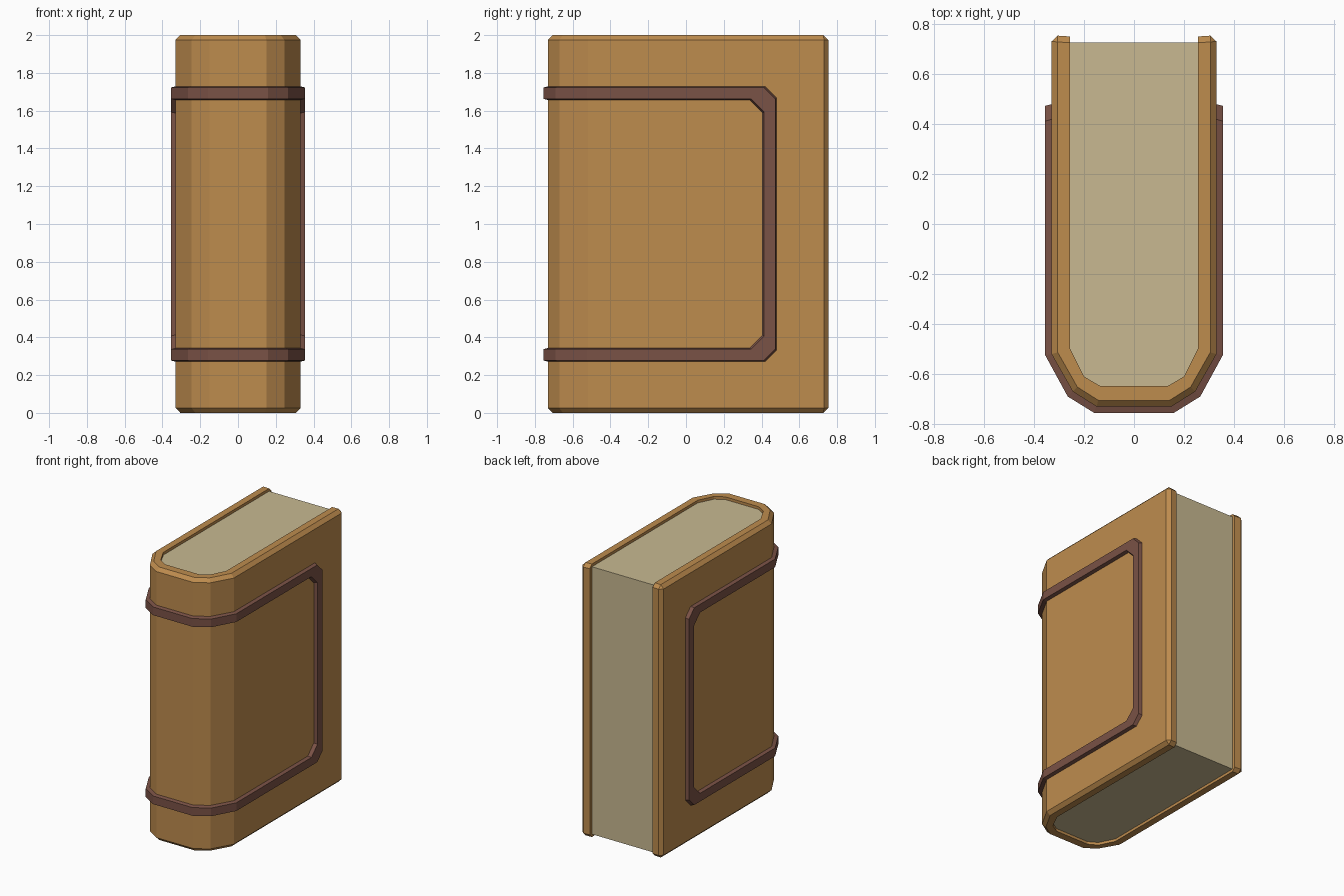
import bpy, bmesh

if "Cube" in bpy.data.objects:
    bpy.data.objects.remove(bpy.data.objects["Cube"])


def material(name, col):
    m = bpy.data.materials.new(name)
    m.diffuse_color = (*col, 1)
    m.use_nodes = True
    m.node_tree.nodes["Principled BSDF"].inputs["Base Color"].default_value = m.diffuse_color
    return m


TAN = material("tan leather", (0.515, 0.262, 0.076))
PAPER = material("cream paper", (0.578, 0.485, 0.285))
BROWN = material("brown strap", (0.195, 0.084, 0.061))


def add_object(name, bm, mat):
    bmesh.ops.recalc_face_normals(bm, faces=bm.faces)
    me = bpy.data.meshes.new(name)
    bm.to_mesh(me)
    bm.free()
    me.materials.append(mat)
    ob = bpy.data.objects.new(name, me)
    bpy.context.collection.objects.link(ob)
    return ob


def full(half):
    """Right half outline, front to back, joined with its mirror image."""
    return [(-x, y) for x, y in reversed(half)] + half


# Cover: U-shaped strip of quads between outer and inner outlines
outer = full([(0.15, -0.73), (0.245, -0.67), (0.33, -0.52), (0.33, 0.755)])
inner = full([(0.135, -0.648), (0.2, -0.61), (0.255, -0.50), (0.255, 0.75)])
bm = bmesh.new()
rows = [[bm.verts.new((x, y, z)) for x, y in line]
        for line, z in ((outer, 0), (outer, 2), (inner, 2), (inner, 0))]
for k in range(4):
    a, b = rows[k], rows[(k + 1) % 4]
    for i in range(len(a) - 1):
        bm.faces.new((a[i], a[i + 1], b[i + 1], b[i]))
for i in (0, -1):
    bm.faces.new([r[i] for r in rows])
bmesh.ops.recalc_face_normals(bm, faces=bm.faces)
# Bevel the outer rim at top and bottom and the fore edges
out_verts = set(rows[0] + rows[1])
back_verts = {r[i] for r in rows for i in (0, -1)}
edges = []
for e in bm.edges:
    p, q = e.verts
    flat = abs(p.co.z - q.co.z) < 0.01
    rim = flat and p in out_verts and q in out_verts
    fore = p in back_verts and q in back_verts and (
        flat and abs(p.co.y - q.co.y) < 0.1 or p in out_verts and q in out_verts)
    if rim or fore:
        edges.append(e)
bmesh.ops.bevel(bm, geom=edges, offset=0.025, segments=1, affect='EDGES')
add_object("book_cover", bm, TAN)

# Page block, slightly sunk below the cover rims
bm = bmesh.new()
outline = full([(0.137, -0.652), (0.203, -0.613), (0.258, -0.50), (0.258, 0.725)])
face = bm.faces.new([bm.verts.new((x, y, 0.02)) for x, y in outline])
ext = bmesh.ops.extrude_face_region(bm, geom=[face])
for v in ext["geom"]:
    if isinstance(v, bmesh.types.BMVert):
        v.co.z = 1.98
if len(bm.faces) < len(outline) + 2:
    bm.faces.new([v for v in bm.verts if v.co.z < 1])
add_object("page_block", bm, PAPER)

# Strap: a quarter of the loop (inner edge and outer edge), mirrored in x and z
stations = []  # (base xy inner, base xy outer, raised x/y shift, z inner, z outer)
for base, top in (((0, -0.725), (0, -0.755)),
                  ((0.15, -0.725), (0.16, -0.755)),
                  ((0.243, -0.667), (0.265, -0.69)),
                  ((0.325, -0.519), (0.355, -0.525))):
    stations.append((base, base, (top[0] - base[0], top[1] - base[1]), 0.655, 0.73))
for yi, yo, zi, zo in ((0.335, 0.42, 0.655, 0.73),
                       (0.405, 0.48, 0.585, 0.67),
                       (0.405, 0.48, 0, 0)):
    stations.append(((0.325, yi), (0.325, yo), (0.03, 0), zi, zo))
bm = bmesh.new()
prev = None
for bi, bo, d, zi, zo in stations:
    ring = []
    for t, raised in ((0, 0), (0.1, 1), (0.9, 1), (1, 0)):
        x = bi[0] + (bo[0] - bi[0]) * t + d[0] * raised
        y = bi[1] + (bo[1] - bi[1]) * t + d[1] * raised
        ring.append(bm.verts.new((x, y, zi + (zo - zi) * t)))
    if prev:
        for k in range(4):
            n = (k + 1) % 4
            bm.faces.new((prev[k], prev[n], ring[n], ring[k]))
    prev = ring
strap = add_object("strap_loop", bm, BROWN)
# Open strip of closed rings: make sure the raised face points away from the book
me = strap.data
if max(me.polygons, key=lambda p: p.center.x).normal.x < 0:
    me.flip_normals()
strap.location.z = 1
mod = strap.modifiers.new("mirror", 'MIRROR')
mod.use_axis = (True, False, True)
